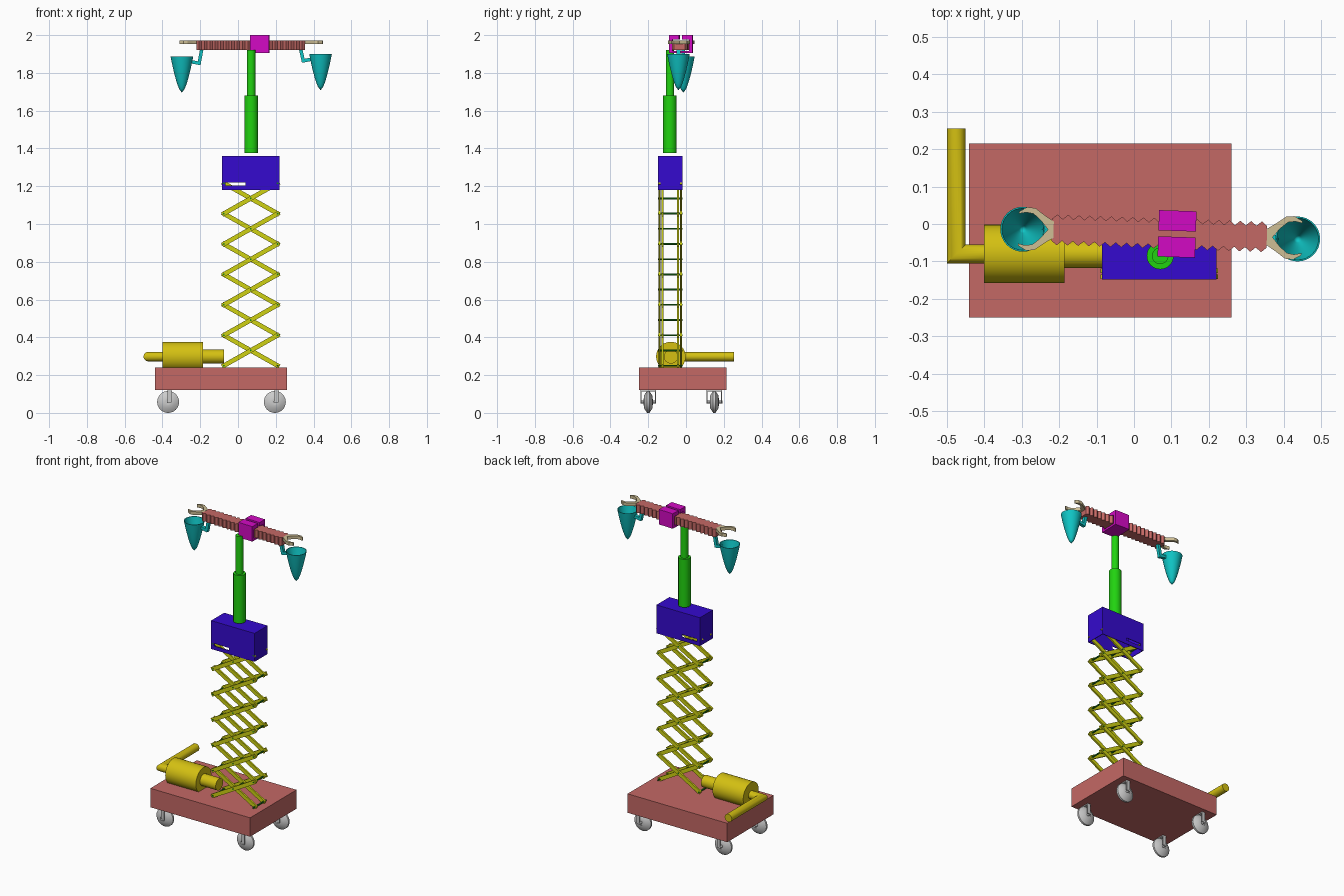
import bpy, bmesh, math
from mathutils import Vector, Matrix

if "Cube" in bpy.data.objects:
    bpy.data.objects.remove(bpy.data.objects["Cube"])

def mat(name, r, g, b):
    m = bpy.data.materials.new(name)
    m.diffuse_color = (r, g, b, 1)
    m.use_nodes = True
    m.node_tree.nodes["Principled BSDF"].inputs["Base Color"].default_value = m.diffuse_color
    return m

SALMON = mat("salmon", .55, .14, .13)
YELLOW = mat("golden yellow", .66, .53, .006)
LIME = mat("lime yellow", .62, .64, .006)
BLUE = mat("deep blue", .035, .003, .62)
GREEN = mat("bright green", .015, .65, .005)
DARK = mat("dark green", .01, .22, .01)
TEAL = mat("teal", .005, .56, .56)
TAN = mat("tan", .62, .52, .30)
MAGENTA = mat("magenta", .65, .003, .55)
GREY = mat("light grey", .6, .6, .6)

def finish(bm, name, m, smooth=False):
    bmesh.ops.recalc_face_normals(bm, faces=bm.faces)
    me = bpy.data.meshes.new(name)
    bm.to_mesh(me)
    bm.free()
    me.materials.append(m)
    ob = bpy.data.objects.new(name, me)
    bpy.context.collection.objects.link(ob)
    if smooth:
        bpy.ops.object.select_all(action='DESELECT')
        ob.select_set(True)
        bpy.context.view_layer.objects.active = ob
        bpy.ops.object.shade_smooth_by_angle(angle=math.radians(35))
    return ob

def add_beam(bm, a, b, w, t):
    """Bar from a to b: t thick along y, w wide across."""
    a, b = Vector(a), Vector(b)
    d = (b - a).normalized()
    y = Vector((0, 1, 0)) if abs(d.y) < .9 else Vector((1, 0, 0))
    y = (y - d * y.dot(d)).normalized()
    rot = Matrix((d, y, d.cross(y))).transposed().to_4x4()
    size = Matrix.Diagonal(((b - a).length, t, w, 1))
    bmesh.ops.create_cube(bm, size=1, matrix=Matrix.Translation((a + b) / 2) @ rot @ size)

def box(name, lo, hi, m):
    bm = bmesh.new()
    c = [(p + q) / 2 for p, q in zip(lo, hi)]
    s = [q - p for p, q in zip(lo, hi)]
    bmesh.ops.create_cube(bm, size=1, matrix=Matrix.Translation(c) @ Matrix.Diagonal((*s, 1)))
    return finish(bm, name, m)

def lathe(name, prof, origin, axis, m, n=32):
    """Revolve (radius, distance) points round an axis through origin."""
    bm = bmesh.new()
    vs = [bm.verts.new((r, 0, h)) for r, h in prof]
    es = [bm.edges.new(p) for p in zip(vs, vs[1:])]
    bmesh.ops.spin(bm, geom=vs + es, cent=(0, 0, 0), axis=(0, 0, 1), angle=2 * math.pi, steps=n)
    bmesh.ops.remove_doubles(bm, verts=bm.verts, dist=1e-5)
    q = Vector((0, 0, 1)).rotation_difference(Vector(axis)).to_matrix().to_4x4()
    bm.transform(Matrix.Translation(origin) @ q)
    return finish(bm, name, m, True)

def rod(name, r, lo, hi, origin, axis, m, n=32):
    return lathe(name, [(0, lo), (r, lo), (r, hi), (0, hi)], origin, axis, m, n)

def prism(name, pts, lo, hi, m, along_x=False):
    """Extrude an xy outline up z, or a yz outline along x."""
    bm = bmesh.new()
    f = bm.faces.new([bm.verts.new((lo, *p) if along_x else (*p, lo)) for p in pts])
    up = Vector((hi - lo, 0, 0)) if along_x else Vector((0, 0, hi - lo))
    g = bmesh.ops.extrude_face_region(bm, geom=[f])['geom']
    bmesh.ops.translate(bm, verts=[v for v in g if isinstance(v, bmesh.types.BMVert)], vec=up)
    if f.is_valid and len(bm.faces) == len(pts) + 1:
        bm.faces.new([v for v in f.verts])
    return finish(bm, name, m)

# Cart deck
box("cart_deck", (-.44, -.25, .12), (.26, .215, .24), SALMON)

# Caster wheels with forks
for x in (-.37, .195):
    for y in (-.2, .15):
        lathe("caster_wheel", [(0, -.02), (.016, -.02), (.016, -.024), (.034, -.022), (.058, -.006),
                               (.058, .006), (.034, .022), (.016, .024), (.016, .02), (0, .02)],
              (x, y, .058), (0, 1, 0), GREY)
        bm = bmesh.new()
        for s in (-1, 1):
            add_beam(bm, (x + .008, y + s * .038, .055), (x + .008, y + s * .038, .12), .022, .006)
        add_beam(bm, (x + .008, y - .04, .117), (x + .008, y + .04, .117), .006, .022)
        finish(bm, "caster_fork", GREY)
        rod("caster_axle", .007, -.042, .042, (x, y, .058), (0, 1, 0), GREY, 12)

# Motor body, neck and mitred side pipe
CY, CZ = -.08, .298
rod("motor_body", .078, -.40, -.185, (0, CY, CZ), (1, 0, 0), YELLOW, 48)
rod("motor_neck", .037, -.19, -.075, (0, CY, CZ), (1, 0, 0), YELLOW)
bm = bmesh.new()
N, R = 24, .025
rings = [[], [], []]
for i in range(N):
    c, s = R * math.cos(2 * math.pi * i / N), R * math.sin(2 * math.pi * i / N)
    for ring, (px, py) in zip(rings, ((-.39, CY + c), (-.475 + c, CY + c), (-.475 + c, .255))):
        ring.append(bm.verts.new((px, py, CZ + s)))
for a, b in zip(rings, rings[1:]):
    for i in range(N):
        j = (i + 1) % N
        bm.faces.new((a[i], a[j], b[j], b[i]))
bm.faces.new(rings[0])
bm.faces.new(rings[2])
finish(bm, "motor_pipe", YELLOW, True)

# Scissor lift: two crossed sets, each with two layers of arms
X0, X1, Z0, STEP, LEVELS = -.075, .21, .25, .161, 6
bm = bmesh.new()
for k in range(LEVELS):
    z = Z0 + k * STEP
    for ya, yb in ((-.141, -.125), (-.026, -.042)):
        for y, (za, zb) in ((ya, (z, z + STEP)), (yb, (z + STEP, z))):
            d = Vector((X1 - X0, 0, zb - za)).normalized() * .01
            add_beam(bm, Vector((X0, y, za)) - d, Vector((X1, y, zb)) + d, .024, .011)
finish(bm, "scissor_arms", LIME)

# Cross rods at every pivot
for k in range(LEVELS + 1):
    for x in (X0, X1):
        rod("pivot_rod", .005, -.148, -.019, (x, 0, Z0 + k * STEP), (0, 1, 0), DARK, 10)
    if k < LEVELS:
        rod("pivot_rod", .005, -.148, -.019, ((X0 + X1) / 2, 0, Z0 + (k + .5) * STEP), (0, 1, 0), DARK, 10)

# Blue housing: open underneath, with a guide slot in front and back walls
BX0, BX1, BY0, BY1, BZ0, BZ1, T = -.085, .22, -.148, -.018, 1.18, 1.36, .004
box("housing_top", (BX0, BY0, BZ1 - T), (BX1, BY1, BZ1), BLUE)
box("housing_left", (BX0, BY0, BZ0), (BX0 + T, BY1, BZ1), BLUE)
box("housing_right", (BX1 - T, BY0, BZ0), (BX1, BY1, BZ1), BLUE)
for nm, y in (("front", BY0), ("back", BY1 - T)):
    for xa, xb, za, zb in ((BX0, BX1, 1.22, BZ1), (BX0, BX1, BZ0, 1.204),
                           (BX0, -.065, 1.204, 1.22), (.04, BX1, 1.204, 1.22)):
        box("housing_" + nm, (xa, y, za), (xb, y + T, zb), BLUE)

# Telescopic column
rod("lower_column", .036, 1.375, 1.68, (.07, -.085, 0), (0, 0, 1), GREEN)
rod("upper_column", .022, 1.68, 1.92, (.07, -.085, 0), (0, 0, 1), GREEN)

# Cross beam parts share one slightly turned pivot
PIVOT, TURN = Vector((.07, -.025, 0)), -.034
def turned(ob):
    ob.location, ob.rotation_euler = PIVOT, (0, 0, TURN)

# Toothed rack
n = 20
pitch = .575 / n
top = []
for i in range(n):
    x = -.29 + i * pitch
    top += [(x, .029), (x + pitch / 2, .041)]
top.append((.285, .029))
turned(prism("toothed_rack", top + [(x, -y) for x, y in reversed(top)], 1.92, 1.971, SALMON))

# Slotted rack guide
half = [(.062, 1.905), (.062, 2), (.008, 2), (.008, 1.976), (.044, 1.976), (.044, 1.917)]
turned(prism("rack_guide", half + [(-y, z) for y, z in reversed(half)], -.005, .095, MAGENTA, True))

# Claws at both ends, two curved fingers each
finger = [(0, 0), (0, .022), (.025, .038), (.05, .056), (.072, .058), (.093, .046),
          (.094, .040), (.074, .044), (.055, .041), (.035, .024), (.015, 0)]
for s, x in ((-1, -.285), (1, .285)):
    for t in (-1, 1):
        turned(prism("claw_finger", [(x + s * a, t * b) for a, b in finger], 1.952, 1.972, TAN))

# Hanging cups and their brackets
for cx, cy, zt, s in ((-.297, -.014, 1.887, 1), (.437, -.04, 1.9, -1)):
    H, RAD = .192, .06
    outer = [(RAD * math.sqrt(i / 10) ** 1.25, zt - H + H * i / 10) for i in range(11)]
    inner = [(max(r - .004, 0), z + .006 * (1 - i / 10)) for i, (r, z) in enumerate(outer)]
    lathe("cup", outer + inner[::-1], (cx, cy, 0), (0, 0, 1), TEAL)
    bm = bmesh.new()
    zb = zt - .033
    add_beam(bm, (cx + s * .05, cy, zb + .005), (cx + s * .096, cy, zb - .004), .018, .02)
    add_beam(bm, (cx + s * .09, cy, zb - .01), (cx + s * .105, cy, 1.925), .018, .02)
    finish(bm, "cup_bracket", TEAL)
